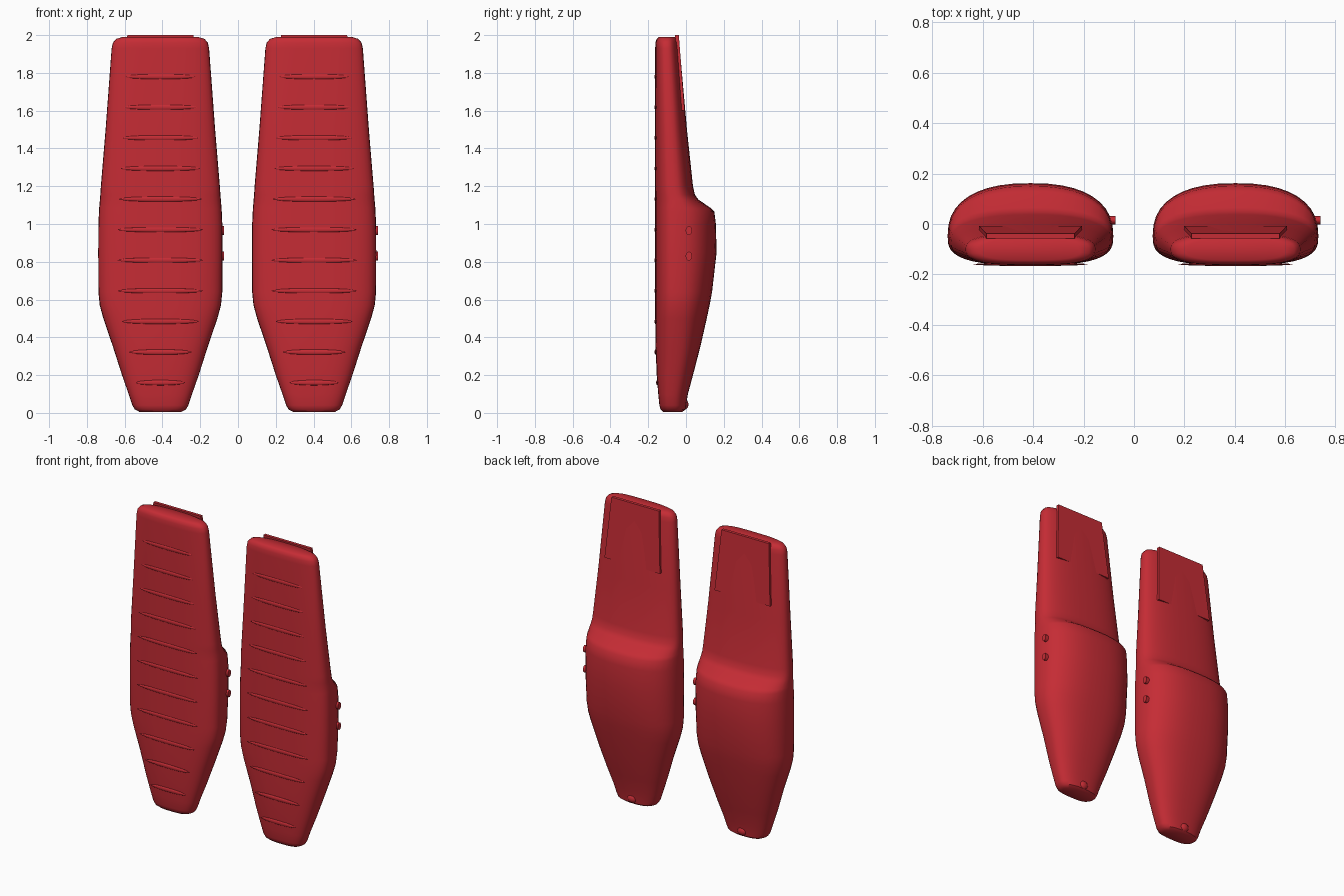
import bpy
import bmesh
from math import cos, sin, pi, radians
from mathutils import Matrix, Vector

default = bpy.data.objects.get("Cube")
if default:
    bpy.data.objects.remove(default)

red = bpy.data.materials.new("red_plastic")
red.use_nodes = True
red.diffuse_color = (0.56, 0.025, 0.035, 1)
red.node_tree.nodes["Principled BSDF"].inputs["Base Color"].default_value = red.diffuse_color

# Body stations: height, half width, front y, back y
STATIONS = [
    (0.005, 0.11, -0.12, -0.02), (0.018, 0.135, -0.135, -0.003),
    (0.04, 0.148, -0.141, 0.0), (0.1, 0.168, -0.147, 0.01),
    (0.2, 0.203, -0.155, 0.037), (0.35, 0.251, -0.161, 0.076),
    (0.5, 0.302, -0.163, 0.11), (0.57, 0.321, -0.163, 0.125),
    (0.64, 0.328, -0.163, 0.138), (0.85, 0.329, -0.163, 0.162),
    (1.0, 0.328, -0.163, 0.158), (1.065, 0.325, -0.163, 0.15),
    (1.085, 0.324, -0.163, 0.13), (1.13, 0.32, -0.163, 0.065),
    (1.155, 0.318, -0.163, 0.047), (1.2, 0.315, -0.163, 0.037),
    (1.5, 0.29, -0.163, 0.005), (1.93, 0.258, -0.163, -0.033),
    (1.96, 0.251, -0.162, -0.037), (1.98, 0.234, -0.155, -0.044),
    (1.99, 0.2, -0.143, -0.058),
]
SIDES = 40


def finish(name, bm, x, smooth=True):
    """Turn a bmesh into a coloured object placed at x."""
    bmesh.ops.recalc_face_normals(bm, faces=bm.faces)
    mesh = bpy.data.meshes.new(name)
    bm.to_mesh(mesh)
    bm.free()
    mesh.materials.append(red)
    obj = bpy.data.objects.new(name, mesh)
    obj.location.x = x
    bpy.context.collection.objects.link(obj)
    if smooth:
        bpy.ops.object.select_all(action="DESELECT")
        obj.select_set(True)
        bpy.context.view_layer.objects.active = obj
        bpy.ops.object.shade_smooth_by_angle(angle=radians(40))
    return obj


def power(value, exponent):
    return abs(value) ** exponent * (1 if value >= 0 else -1)


def section(z, width, front, back):
    """Rounded cross-section with a flat front and a fuller back."""
    middle = front + min(0.115, (back - front) / 2)
    points = []
    for i in range(SIDES):
        a = 2 * pi * i / SIDES
        rear = sin(a) >= 0
        e = 2 / (2.4 if rear else 3)
        depth = back - middle if rear else middle - front
        points.append((width * power(cos(a), e), middle + depth * power(sin(a), e), z))
    return points


def body(x):
    bm = bmesh.new()
    rings = [[bm.verts.new(p) for p in section(*s)] for s in STATIONS]
    for low, high in zip(rings, rings[1:]):
        for i in range(SIDES):
            j = (i + 1) % SIDES
            bm.faces.new((low[i], low[j], high[j], high[i]))
    bm.faces.new(rings[0][::-1])
    bm.faces.new(rings[-1])
    finish("guard_body", bm, x)


def half_width(z):
    for a, b in zip(STATIONS, STATIONS[1:]):
        if a[0] <= z <= b[0]:
            return a[1] + (b[1] - a[1]) * (z - a[0]) / (b[0] - a[0])


def ellipsoid(name, x, centre, size):
    bm = bmesh.new()
    bmesh.ops.create_uvsphere(bm, u_segments=16, v_segments=10, radius=1)
    bmesh.ops.scale(bm, vec=size, verts=bm.verts)
    bmesh.ops.translate(bm, vec=centre, verts=bm.verts)
    finish(name, bm, x)


def back_plate(x):
    # Thin tapered tongue that stands proud of the top edge
    bm = bmesh.new()
    bmesh.ops.create_cube(bm, size=1)
    for v in bm.verts:
        top, rear, side = v.co.z > 0, v.co.y > 0, 1 if v.co.x > 0 else -1
        v.co = Vector((side * (0.175 if top else 0.205),
                       (-0.038 if top else -0.007) - (0 if rear else 0.02),
                       2.0 if top else 1.6))
    finish("back_plate", bm, x, smooth=False)


def button(x, z):
    bm = bmesh.new()
    bmesh.ops.create_cone(bm, cap_ends=True, segments=16, radius1=0.017, radius2=0.017,
                          depth=0.06, matrix=Matrix.Rotation(pi / 2, 4, "Y"))
    bmesh.ops.scale(bm, vec=(1, 1, 1.4), verts=bm.verts)
    bmesh.ops.translate(bm, vec=(0.307, 0.015, z), verts=bm.verts)
    finish("side_button", bm, x)


# The two guards are identical, each with buttons on its left side
for x in (-0.411, 0.403):
    body(x)
    back_plate(x)
    ellipsoid("bottom_nub", x, (0, -0.012, 0.045), (0.035, 0.025, 0.03))
    for z in (0.83, 0.965):
        button(x, z)
    for i in range(11):
        z = 0.16 + 0.162 * i
        front = -0.151 if i == 0 else -0.16
        ellipsoid("front_ridge", x, (0, front, z), (half_width(z) * 0.69, 0.007, 0.014))
